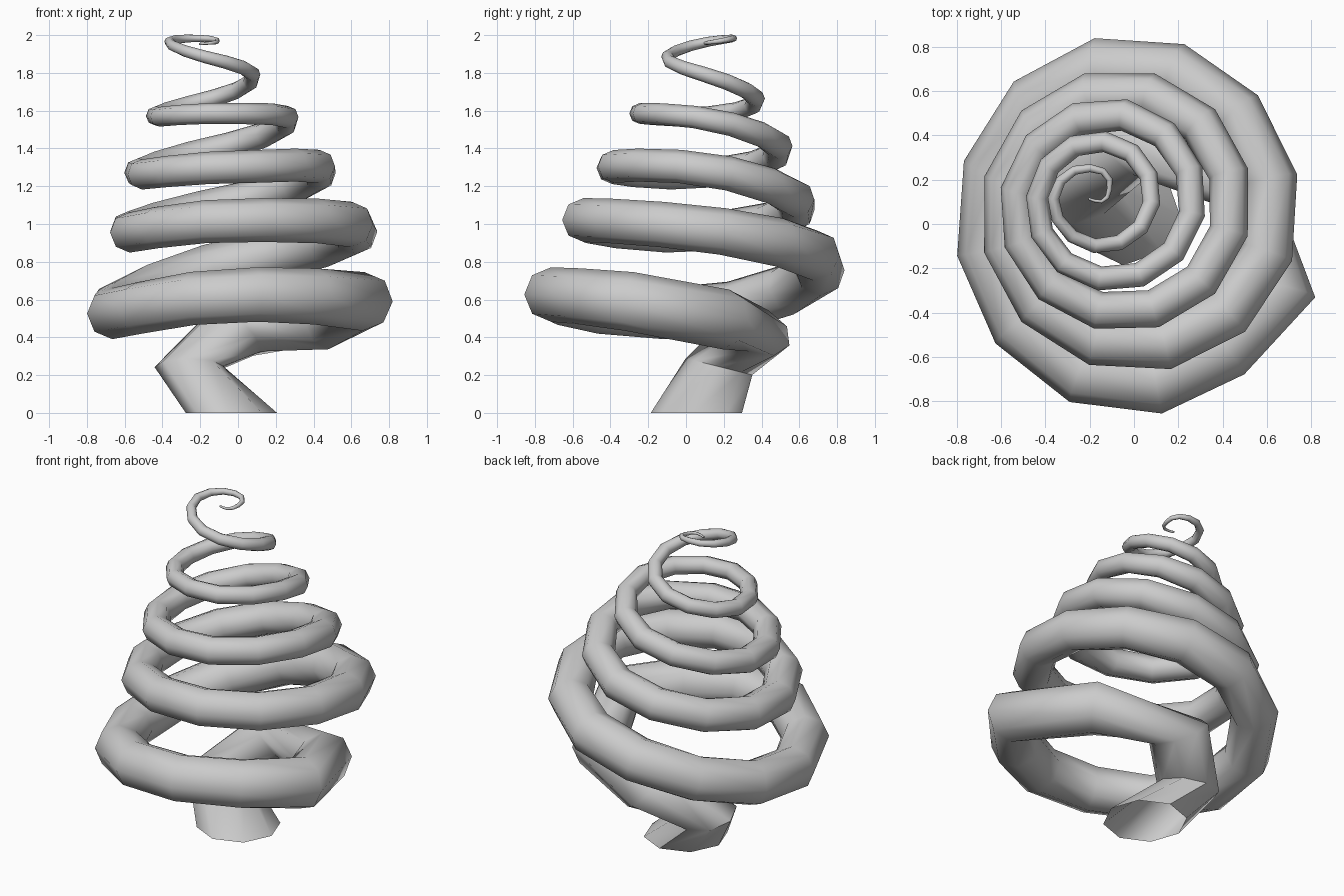
import bpy, bmesh, math
from mathutils import Vector

if "Cube" in bpy.data.objects:
    bpy.data.objects.remove(bpy.data.objects["Cube"])

SIDES = 8

# One row per quarter turn going up (right, front, left, back, right, ...):
# outermost reach in that direction, height of tube centre, tube radius
QUARTERS = [
    (0.81, 0.59, .155), (-.868, 0.625, .143), (-.813, 0.53, .135), (.858, 0.79, .138),
    (0.755, 0.98, .122), (-.67, 1.02, .115), (-.697, 0.955, .105), (.70, 1.105, .102),
    (0.533, 1.295, .089), (-.488, 1.30, .086), (-.612, 1.265, .078), (.572, 1.40, .073),
    (0.328, 1.56, .060), (-.305, 1.585, .055), (-.49, 1.57, .051), (.42, 1.66, .047),
    (.12, 1.79, .040), (-.132, 1.885, .033), (-.39, 1.965, .026), (.270, 1.983, .018),
    (-.10, 1.965, .012), (.10, 1.955, .007), (-.22, 1.95, .005),
]


def reach(u, phase):
    """Centre-line reach in one direction, blended between its turns."""
    keys = [(i, e - math.copysign(r, 1 if phase in (0, 3) else -1))
            for i, (e, z, r) in enumerate(QUARTERS) if i % 4 == phase]
    if u <= keys[0][0]:
        return keys[0][1]
    for (a, va), (b, vb) in zip(keys, keys[1:]):
        if u <= b:
            return va + (vb - va) * (u - a) / (b - a)
    return keys[-1][1]


def smooth(u, col):
    i = int(u)
    f = u - i
    p = [QUARTERS[min(max(i + k, 0), len(QUARTERS) - 1)][col] for k in (-1, 0, 1, 2)]
    return 0.5 * (2 * p[1] + (p[2] - p[0]) * f
                  + (2 * p[0] - 5 * p[1] + 4 * p[2] - p[3]) * f * f
                  + (3 * p[1] - p[0] - 3 * p[2] + p[3]) * f ** 3)


# Trunk and first bend
path = [(Vector((-.035, .055, 0)), .242), (Vector((-.26, .175, .245)), .182),
        (Vector((-.01, .385, .435)), .18), (Vector((.46, .21, .495)), .16),
        (Vector((.665, -.30, .59)), .157)]
# Ring directions at the sharp trunk bend
tilt = {0: Vector((0, 0, 1)), 1: Vector((0, .25, 1)), 2: Vector((.6, .3, .6))}

# Clockwise spiral narrowing to a curled tip
u = 0.56
while u < 21.6:
    a = -u * math.pi / 2
    right, front, left, back = (reach(u, k) for k in range(4))
    x = (right + left) / 2 + (right - left) / 2 * math.cos(a)
    y = (back + front) / 2 + (back - front) / 2 * math.sin(a)
    path.append((Vector((x, y, smooth(u, 1))), smooth(u, 2)))
    u += 0.329

# Ring frames, worked out from the tip down to the trunk
Z = Vector((0, 0, 1))
n = len(path)
frames = [None] * n
side = prev = None
for i in reversed(range(n)):
    p = path[i][0]
    d_in = (p - path[max(i - 1, 0)][0]).normalized()
    d_out = (path[min(i + 1, n - 1)][0] - p).normalized()
    t = tilt.get(i, d_in + d_out).normalized()
    if i > 2:
        side = t.cross(Z).normalized()
    else:
        side = prev.rotation_difference(t) @ side
    frames[i] = (side.copy(), t.cross(side).normalized())
    prev = t

# Skin the tube, open at the foot and closed at the tip
bm = bmesh.new()
rings = []
for (p, r), (s, w) in zip(path, frames):
    rings.append([bm.verts.new(p + r * (s * math.cos(k * math.tau / SIDES)
                                        + w * math.sin(k * math.tau / SIDES)))
                  for k in range(SIDES)])
for v in rings[0]:
    v.co.z = 0
for a, b in zip(rings, rings[1:]):
    for k in range(SIDES):
        m = (k + 1) % SIDES
        bm.faces.new((a[k], a[m], b[m], b[k]))
bm.faces.new(rings[-1])
bmesh.ops.recalc_face_normals(bm, faces=bm.faces)
mesh = bpy.data.meshes.new("spiral_tree")
bm.to_mesh(mesh)
bm.free()
tree = bpy.data.objects.new("spiral_tree", mesh)
bpy.context.collection.objects.link(tree)
bpy.context.view_layer.objects.active = tree
tree.select_set(True)
bpy.ops.object.shade_smooth_by_angle(angle=math.radians(60))
